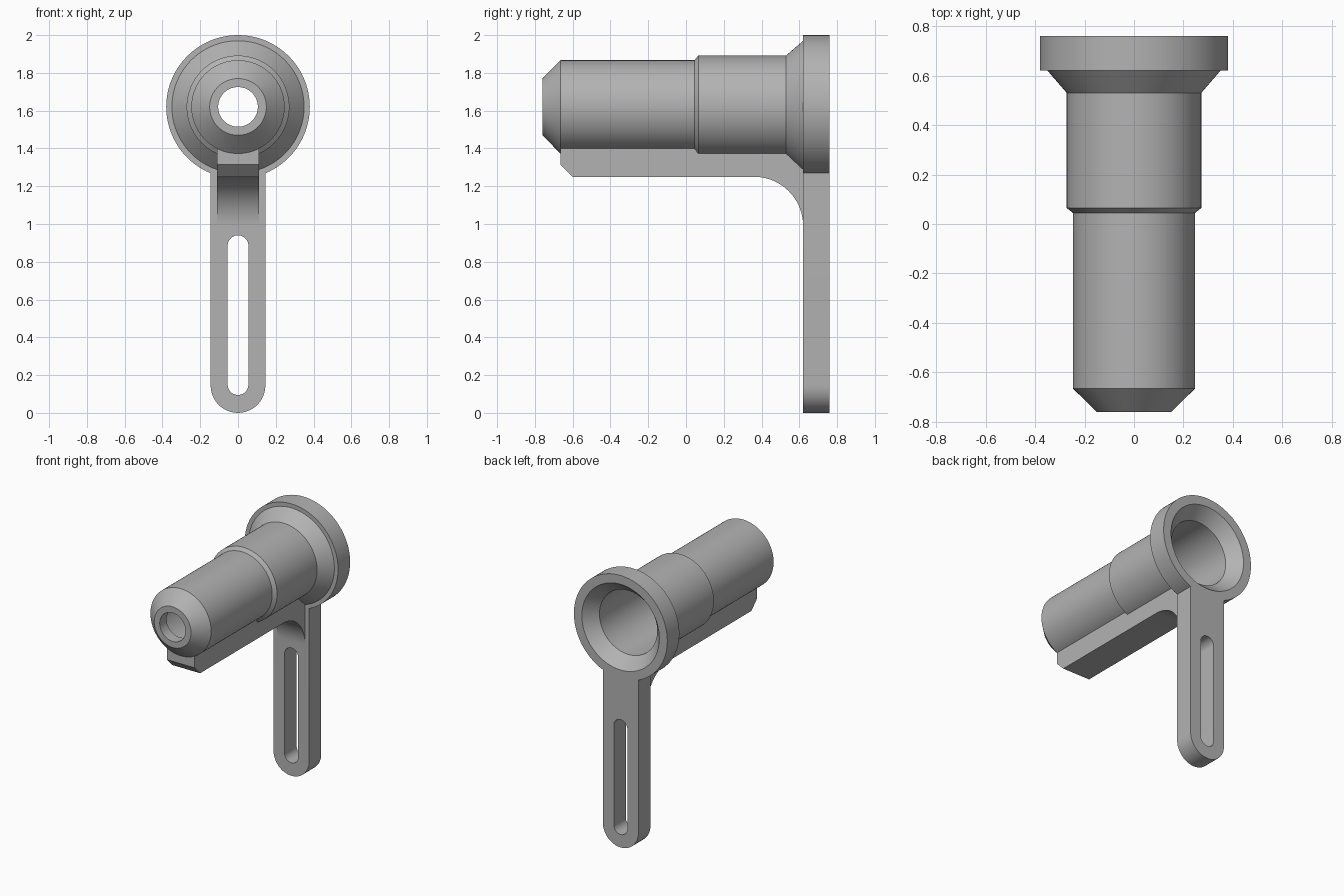
import bpy, bmesh
from math import sin, cos, pi, radians
from mathutils import Vector, Matrix

cube = bpy.data.objects.get("Cube")
if cube:
    bpy.data.objects.remove(cube, do_unlink=True)

AXIS_Z = 1.62          # height of the barrel axis
BACK, PLATE = 0.76, 0.62

metal = bpy.data.materials.new("plain grey")
metal.use_nodes = True
GREY = (0.45, 0.45, 0.45, 1)
metal.diffuse_color = GREY
metal.node_tree.nodes["Principled BSDF"].inputs["Base Color"].default_value = GREY


def finish(name, bm):
    bmesh.ops.recalc_face_normals(bm, faces=bm.faces)
    mesh = bpy.data.meshes.new(name)
    bm.to_mesh(mesh)
    bm.free()
    mesh.materials.append(metal)
    obj = bpy.data.objects.new(name, mesh)
    bpy.context.collection.objects.link(obj)
    return obj


def lathe(name, profile, steps=96):
    """Solid of revolution about the barrel axis from (y, radius) pairs."""
    bm = bmesh.new()
    rings = [[bm.verts.new((r * sin(2 * pi * i / steps), y,
                            AXIS_Z + r * cos(2 * pi * i / steps)))
              for i in range(steps)] for y, r in profile]
    for a, b in zip(rings, rings[1:]):
        for i in range(steps):
            j = (i + 1) % steps
            bm.faces.new((a[i], a[j], b[j], b[i]))
    bm.faces.new(rings[0])
    bm.faces.new(rings[-1])
    return finish(name, bm)


def prism(name, outline, depth):
    """Extrude a flat outline of 3D points along a vector."""
    bm = bmesh.new()
    face = bm.faces.new([bm.verts.new(p) for p in outline])
    new = bmesh.ops.extrude_face_region(bm, geom=[face])["geom"]
    verts = [v for v in new if isinstance(v, bmesh.types.BMVert)]
    bmesh.ops.translate(bm, verts=verts, vec=depth)
    return finish(name, bm)


def arc(cx, cz, r, start, end, steps=24):
    return [(cx + r * cos(radians(start + (end - start) * i / steps)),
             cz + r * sin(radians(start + (end - start) * i / steps)))
            for i in range(steps + 1)]


def combine(target, other, operation):
    mod = target.modifiers.new(operation, "BOOLEAN")
    mod.operation, mod.object, mod.solver = operation, other, "EXACT"
    bpy.context.view_layer.objects.active = target
    bpy.ops.object.modifier_apply(modifier=mod.name)
    bpy.data.objects.remove(other, do_unlink=True)


# Stepped barrel with a tapered nose and a flared rear flange
body = lathe("barrel_with_slotted_arm", [
    (-BACK, 0.15), (-0.665, 0.247), (0.045, 0.247), (0.065, 0.272),
    (0.53, 0.272), (PLATE, 0.35), (PLATE, 0.38), (BACK, 0.38)])

# Hanging arm with a rounded foot
arm_outline = [(0.145, 1.4), (-0.145, 1.4)] + arc(0, 0.145, 0.145, 180, 360)
arm = prism("arm", [(x, PLATE, z) for x, z in arm_outline],
            Vector((0, BACK - PLATE, 0)))
combine(body, arm, "UNION")

# Rib under the barrel, curving down into the arm
rib_outline = ([(0.7, 1.45), (-0.665, 1.45), (-0.665, 1.315), (-0.6, 1.25)]
               + arc(0.36, 0.99, 0.26, 90, 0) + [(0.7, 0.99)])
rib = prism("rib", [(-0.112, y, z) for y, z in rib_outline],
            Vector((0.224, 0, 0)))
combine(body, rib, "UNION")

# Long slot through the arm
slot_outline = arc(0, 0.15, 0.055, 180, 360) + arc(0, 0.885, 0.055, 0, 180)
slot = prism("slot", [(x, 0.5, z) for x, z in slot_outline], Vector((0, 0.4, 0)))
combine(body, slot, "DIFFERENCE")

# Bore: small nose hole, wide cavity, countersunk rear mouth
bore = lathe("bore", [(-0.8, 0.105), (-0.68, 0.105), (-0.68, 0.15),
                      (-0.6, 0.23), (0.67, 0.235), (BACK, 0.315), (0.8, 0.315)])
combine(body, bore, "DIFFERENCE")

bpy.ops.object.select_all(action="DESELECT")
body.select_set(True)
bpy.context.view_layer.objects.active = body
bpy.ops.object.shade_smooth_by_angle(angle=radians(25))
